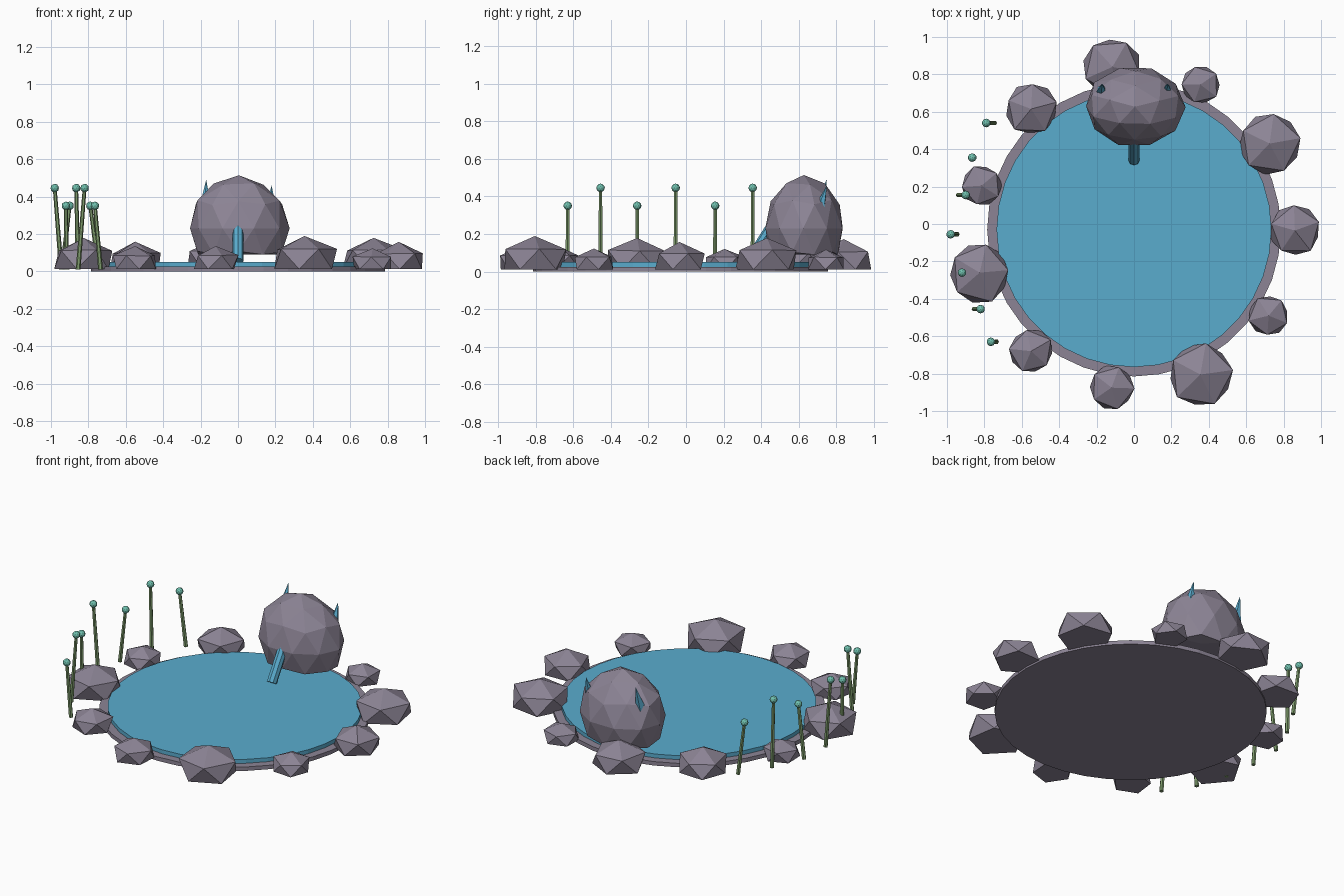
import bpy, bmesh, math, random
from mathutils import Vector, Matrix

if "Cube" in bpy.data.objects:
    bpy.data.objects.remove(bpy.data.objects["Cube"])

random.seed(4)


def srgb(r, g, b):
    lin = [((c / 255 + 0.055) / 1.055) ** 2.4 for c in (r, g, b)]
    return (*lin, 1.0)


def material(name, *rgb):
    m = bpy.data.materials.new(name)
    m.diffuse_color = srgb(*rgb)
    m.use_nodes = True
    m.node_tree.nodes["Principled BSDF"].inputs["Base Color"].default_value = m.diffuse_color
    return m


STONE = material("stone_grey", 140, 132, 149)
WATER = material("water_blue", 90, 172, 206)
STEM = material("stem_green", 126, 156, 108)
BUD = material("bud_teal", 112, 192, 174)


def finish(bm, name, mat):
    bmesh.ops.recalc_face_normals(bm, faces=bm.faces)
    me = bpy.data.meshes.new(name)
    bm.to_mesh(me)
    bm.free()
    me.materials.append(mat)
    ob = bpy.data.objects.new(name, me)
    bpy.context.collection.objects.link(ob)
    return ob


def rod(name, a, b, r1, r2, sides, mat):
    """Cylinder or cone running from point a to point b."""
    a, b = Vector(a), Vector(b)
    d = b - a
    m = Matrix.Translation((a + b) / 2) @ d.to_track_quat('Z', 'Y').to_matrix().to_4x4()
    bm = bmesh.new()
    bmesh.ops.create_cone(bm, cap_ends=True, segments=sides, radius1=r1,
                          radius2=r2, depth=d.length, matrix=m)
    return finish(bm, name, mat)


def ball(name, centre, size, detail, mat, floor=None, spin=0.0, jitter=0.0):
    """Icosphere, optionally roughened and flattened underneath at the floor height."""
    bm = bmesh.new()
    bmesh.ops.create_icosphere(bm, subdivisions=detail, radius=1.0,
                               matrix=Matrix.Rotation(spin, 4, 'Z'))
    for v in bm.verts:
        k = 1 + random.uniform(-jitter, jitter)
        v.co = Vector(centre) + Vector([c * s * k for c, s in zip(v.co, size)])
        if floor is not None:
            v.co.z = max(v.co.z, floor)
    return finish(bm, name, mat)


# Pool basin and water
rod("basin", (0, -0.03, 0), (0, -0.03, 0.025), 0.785, 0.785, 36, STONE)
rod("water", (0, -0.03, 0.02), (0, -0.03, 0.05), 0.735, 0.735, 36, WATER)

# Ring of rocks: x, y, radius, spin in degrees
rocks = [
    (0.355, -0.805, 0.175, 80), (0.86, -0.035, 0.138, 20),
    (0.72, -0.49, 0.11, 50), (0.725, 0.43, 0.168, 10),
    (0.355, 0.745, 0.105, 35), (-0.115, 0.84, 0.158, 60),
    (-0.55, 0.615, 0.14, 15), (-0.815, 0.205, 0.11, 40),
    (-0.825, -0.26, 0.166, 5), (-0.55, -0.68, 0.12, 30),
    (-0.12, -0.875, 0.123, 70),
]
for i, (x, y, r, a) in enumerate(rocks):
    ball(f"rock_{i + 1}", (x, y, 0.01 + 0.27 * r), (r * 1.08, r * 1.08, r * 0.77),
         1, STONE, floor=0.012, spin=math.radians(a), jitter=0.05)

# Boulder with its spout and crystal spikes
ball("boulder", (0.005, 0.627, 0.23), (0.267, 0.212, 0.28), 2, STONE,
     floor=0.09, spin=0.3, jitter=0.025)
rod("spout", (0, 0.34, 0.055), (0, 0.46, 0.245), 0.03, 0.03, 8, WATER)
rod("left_spike", (-0.175, 0.695, 0.31), (-0.17, 0.75, 0.49), 0.04, 0, 5, WATER)
rod("right_spike", (0.175, 0.70, 0.29), (0.18, 0.75, 0.46), 0.04, 0, 5, WATER)

# Reeds: head x, head y, base x, with alternating heights
reeds = [
    (-0.79, 0.54, -0.745), (-0.865, 0.355, -0.855), (-0.90, 0.155, -0.94),
    (-0.98, -0.055, -0.945), (-0.92, -0.26, -0.915), (-0.82, -0.455, -0.855),
    (-0.765, -0.63, -0.735),
]
for i, (x, y, bx) in enumerate(reeds):
    z = 0.445 if i % 2 else 0.35
    rod(f"reed_stem_{i + 1}", (bx, y, 0.01), (x, y, z), 0.013, 0.010, 6, STEM)
    ball(f"reed_bud_{i + 1}", (x, y, z), (0.023,) * 3, 2, BUD)
